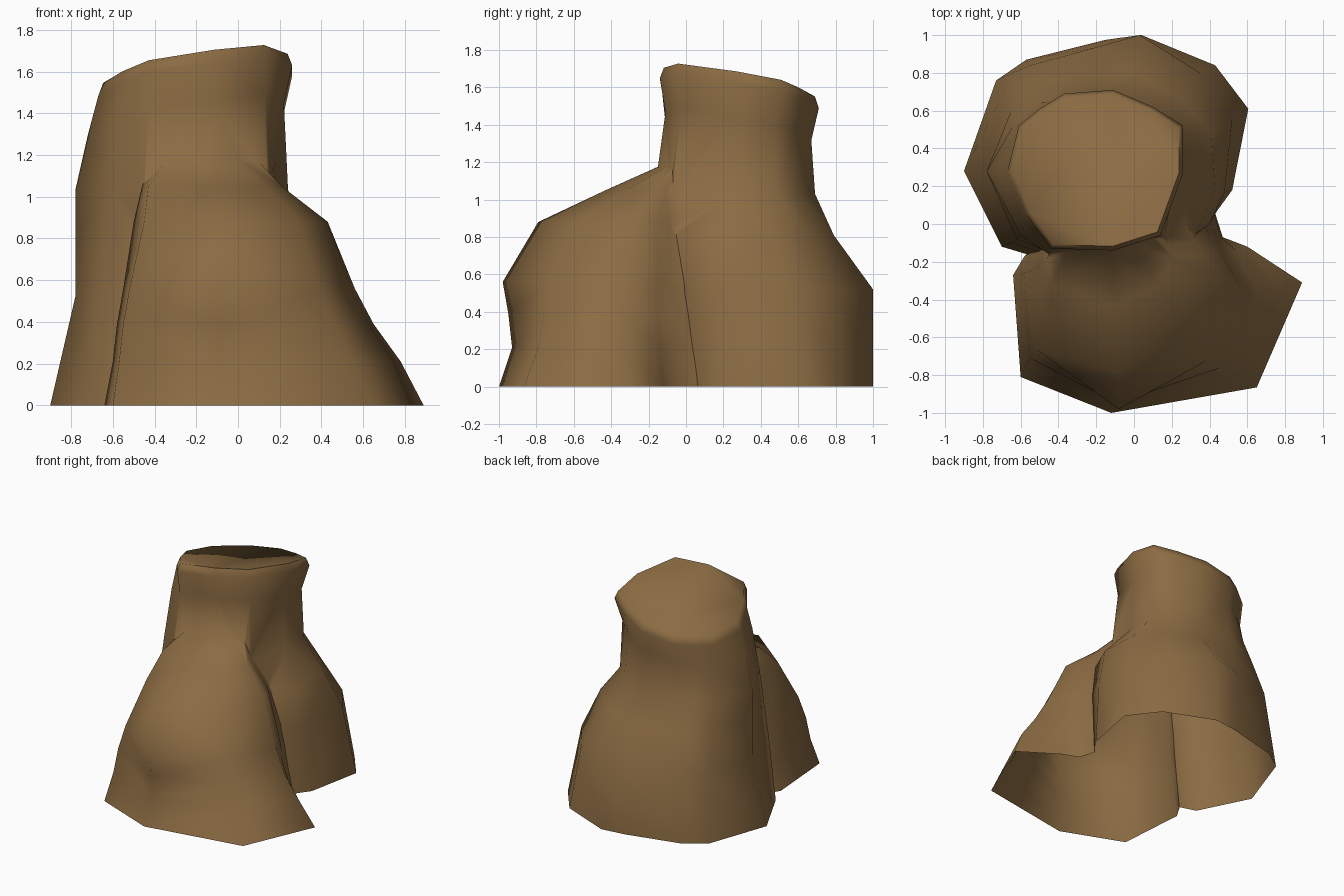
import bpy, bmesh, math

if "Cube" in bpy.data.objects:
    bpy.data.objects.remove(bpy.data.objects["Cube"])

bark = bpy.data.materials.new("brown rock")
bark.diffuse_color = (0.26, 0.149, 0.056, 1)
bark.use_nodes = True
bark.node_tree.nodes["Principled BSDF"].inputs["Base Color"].default_value = bark.diffuse_color


def loft(name, rings):
    """Closed skin through rings; each ring is a list of (x, y, z)."""
    bm = bmesh.new()
    loops = [[bm.verts.new(p) for p in ring] for ring in rings]
    n = len(loops[0])
    for a, b in zip(loops, loops[1:]):
        for i in range(n):
            j = (i + 1) % n
            bm.faces.new((a[i], a[j], b[j], b[i]))
    bm.faces.new(loops[0][::-1])
    bm.faces.new(loops[-1])
    # triangles keep warped quads well defined for the union
    bmesh.ops.triangulate(bm, faces=bm.faces[:])
    bmesh.ops.recalc_face_normals(bm, faces=bm.faces[:])
    me = bpy.data.meshes.new(name)
    bm.to_mesh(me)
    bm.free()
    me.materials.append(bark)
    ob = bpy.data.objects.new(name, me)
    bpy.context.collection.objects.link(ob)
    return ob


def flat(z, pts):
    return [(x, y, z) for x, y in pts]


def tilt(x, y):
    """Height of the slanted top."""
    return 1.70 + 0.155 * x - 0.19 * y


# Column: twelve-sided sections, wide foot, narrow neck, slanted cap
foot = [(.52, .18), (.605, .61), (.43, .84), (.04, 1), (-.15, .975), (-.57, .87),
        (-.73, .76), (-.9, .28), (-.7, -.12), (-.5, -.18), (0, -.2), (.44, .07)]
hip = [(.48, .17), (.52, .56), (.35, .8), (.03, 1), (-.22, .93), (-.55, .84),
       (-.69, .69), (-.78, .28), (-.65, -.1), (-.46, -.16), (0, -.16), (.4, .0)]
waist = [(.43, .18), (.41, .48), (.24, .67), (.02, .79), (-.28, .78), (-.52, .74),
         (-.65, .6), (-.78, .28), (-.62, -.08), (-.45, -.15), (-.05, -.16), (.33, -.05)]
shoulder = [(.24, .25), (.24, .48), (.12, .6), (-.08, .69), (-.35, .68), (-.52, .64),
            (-.64, .52), (-.78, .28), (-.6, -.06), (-.45, -.16), (-.1, -.17), (.16, -.07)]
neck = [(.22, .25), (.22, .48), (.1, .58), (-.1, .67), (-.36, .65), (-.5, .58),
        (-.61, .49), (-.72, .28), (-.58, 0), (-.43, -.11), (-.1, -.11), (.13, -.03)]
rim = [(.26, .27), (.26, .52), (.1, .62), (-.11, .71), (-.37, .69), (-.5, .61),
       (-.61, .52), (-.67, .28), (-.57, .05), (-.44, -.13), (-.11, -.14), (.14, -.06)]
cap = [(-.18 + (x + .18) * .95, .3 + (y - .3) * .95) for x, y in rim]

column = loft("rock_stump", [
    flat(-.2, foot), flat(0, foot), flat(.52, hip), flat(.81, waist),
    flat(1.03, shoulder), [(x, y, tilt(x, y) - .24) for x, y in neck],
    [(x, y, tilt(x, y) - .06) for x, y in rim],
    [(x, y, tilt(x, y)) for x, y in cap]])

# Front buttress: ten-sided, flared at the foot, leaning back into the column
b0 = [(.89, -.31), (.6, -.12), (.47, -.07), (.4, .15), (-.4, 0), (-.58, -.17),
      (-.64, -.27), (-.6, -.81), (-.12, -1), (.65, -.865)]
b1 = [(.78, -.36), (.54, -.14), (.46, -.07), (.36, .15), (-.4, 0), (-.54, -.15),
      (-.6, -.27), (-.57, -.74), (-.1, -.93), (.55, -.79)]
b15 = [(.65, -.36), (.48, -.15), (.44, -.08), (.34, .15), (-.4, 0), (-.52, -.15),
       (-.58, -.26), (-.55, -.71), (-.09, -.95), (.46, -.76)]
b2 = [(.56, -.33), (.46, -.15), (.41, -.09), (.32, .15), (-.4, 0), (-.5, -.14),
      (-.55, -.25), (-.52, -.66), (-.08, -.98), (.39, -.72)]
b3 = [(.43, -.27), (.37, -.15), (.32, -.09), (.2, .12), (-.4, 0), (-.46, -.13),
      (-.5, -.22), (-.45, -.5), (-.08, -.79), (.29, -.57)]
b4 = [(.21, -.18), (.19, -.11), (.16, -.06), (.1, .1), (-.38, .05), (-.42, -.1),
      (-.46, -.18), (-.43, -.32), (-.1, -.43), (.13, -.32)]
b5 = [(.09, -.06), (.08, -.03), (.07, 0), (.05, .1), (-.3, .1), (-.38, 0),
      (-.39, -.05), (-.34, -.1), (-.14, -.14), (0, -.1)]
buttress = loft("front_buttress", [
    flat(-.3, b0), flat(0, b0), flat(.21, b1), flat(.39, b15), flat(.56, b2),
    flat(.88, b3), flat(1.05, b4), flat(1.18, b5)])

# Merge both masses into one skin
mod = column.modifiers.new("union", 'BOOLEAN')
mod.operation = 'UNION'
mod.solver = 'EXACT'
mod.object = buttress
bpy.context.view_layer.objects.active = column
column.select_set(True)
bpy.ops.object.modifier_apply(modifier="union")
bpy.data.objects.remove(buttress)

# Cut level with the ground and leave the underside open and hollow
bm = bmesh.new()
bm.from_mesh(column.data)
bmesh.ops.bisect_plane(bm, geom=bm.verts[:] + bm.edges[:] + bm.faces[:], dist=1e-5,
                       plane_co=(0, 0, 0), plane_no=(0, 0, 1), clear_inner=True)
under = [f for f in bm.faces if max(v.co.z for v in f.verts) < 1e-3]
bmesh.ops.delete(bm, geom=under, context='FACES')
bm.to_mesh(column.data)
bm.free()
bpy.ops.object.shade_smooth_by_angle(angle=math.radians(75))
